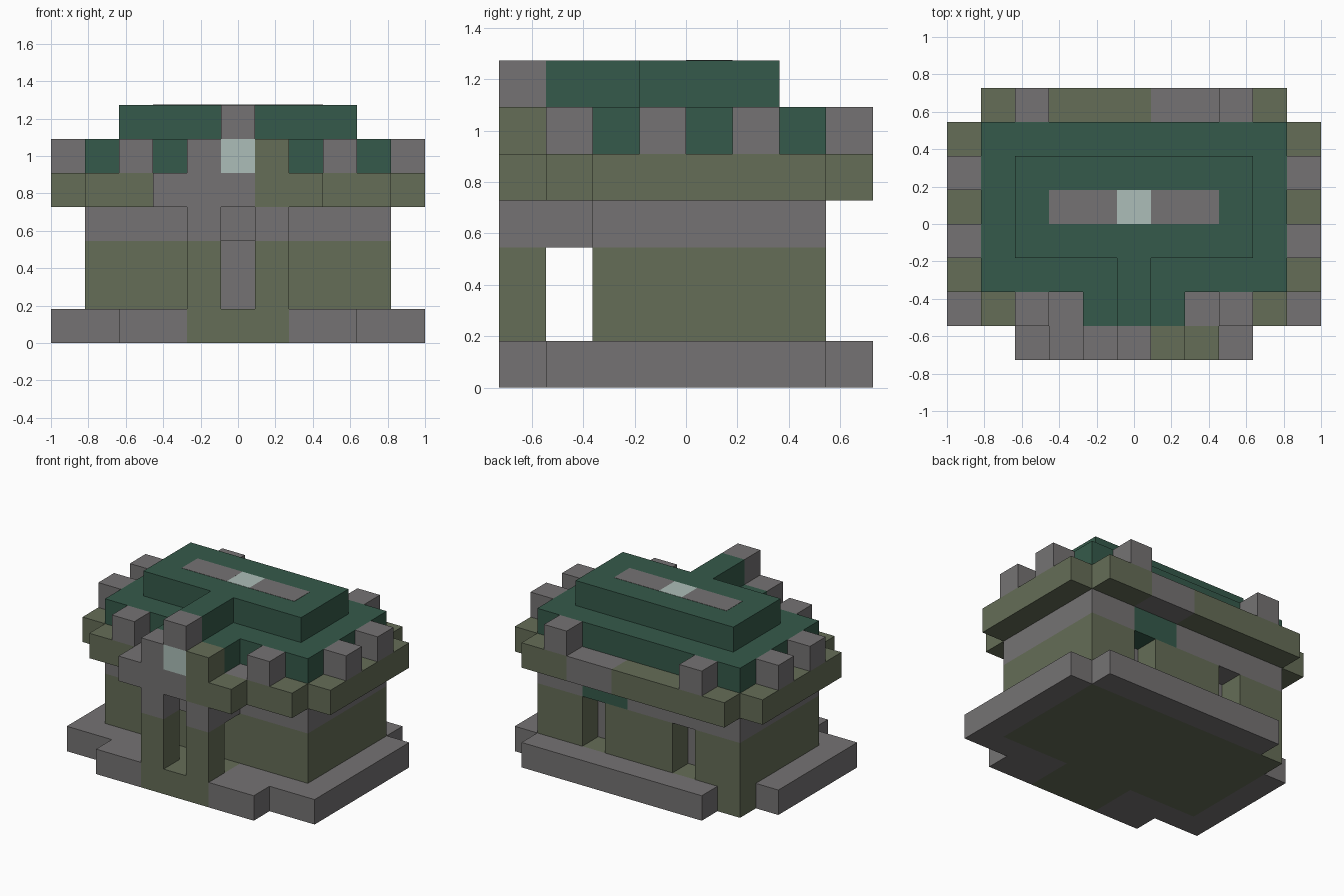
import bpy
import bmesh

cube = bpy.data.objects.get("Cube")
if cube:
    bpy.data.objects.remove(cube, do_unlink=True)

U = 2 / 11  # one block


def material(name, rgb):
    m = bpy.data.materials.new(name)
    m.use_nodes = True
    m.diffuse_color = (*rgb, 1)
    m.node_tree.nodes["Principled BSDF"].inputs["Base Color"].default_value = (*rgb, 1)
    return m


STONE = material("grey stone", (0.178, 0.171, 0.172))
MOSS = material("mossy stone", (0.130, 0.153, 0.095))
ROOF = material("dark green roof", (0.036, 0.102, 0.069))
PALE = material("pale glow stone", (0.413, 0.515, 0.479))


def blocks(name, mat, *boxes):
    """Boxes given as (x, y, z) block ranges, end exclusive."""
    bm = bmesh.new()
    for ranges in boxes:
        low = [r[0] for r in ranges]
        high = [r[1] for r in ranges]
        for v in bmesh.ops.create_cube(bm, size=1)["verts"]:
            p = [high[a] if v.co[a] > 0 else low[a] for a in range(3)]
            v.co = ((p[0] - 5.5) * U, (p[1] - 4) * U, p[2] * U)
    mesh = bpy.data.meshes.new(name)
    bm.to_mesh(mesh)
    bm.free()
    mesh.materials.append(mat)
    obj = bpy.data.objects.new(name, mesh)
    bpy.context.collection.objects.link(obj)
    return obj


def one(n):
    return (n, n + 1)


# Base: mossy floor and stone rim
Z = one(0)
blocks("floor", MOSS, ((1, 10), (2, 7), Z), ((4, 7), (0, 2), Z))
blocks("base_rim", STONE,
       ((0, 1), (1, 6), Z), ((10, 11), (1, 7), Z), ((2, 10), (7, 8), Z),
       ((1, 4), (1, 2), Z), ((7, 10), (1, 2), Z),
       ((2, 4), (0, 1), Z), ((7, 9), (0, 1), Z))

# Lower walls with a doorway in front and two window slots at the back
Z = (1, 3)
blocks("front_wall", MOSS, ((1, 5), one(2), Z), ((6, 10), one(2), Z))
blocks("side_walls", MOSS, (one(1), (3, 6), Z), (one(9), (3, 6), Z))
blocks("back_wall", MOSS, *[(r, one(6), Z) for r in ((1, 3), (4, 7), (8, 10))])
blocks("inner_core", STONE, ((2, 9), (3, 6), Z))
blocks("porch_pillars", MOSS, *[(one(x), one(0), Z) for x in (4, 6)])

# Upper wall course and porch lintels
Z = one(3)
blocks("upper_wall", STONE, ((1, 10), (2, 6), Z), ((1, 6), one(6), Z),
       ((8, 10), one(6), Z))
blocks("back_lintel", ROOF, ((6, 8), one(6), Z))
blocks("porch_lintels", STONE, (one(4), (0, 2), Z), (one(6), (0, 2), Z),
       (one(5), one(1), Z))

# Overhanging ledge
Z = one(4)
blocks("ledge", MOSS, ((0, 11), (2, 7), Z), ((1, 3), one(1), Z),
       ((8, 10), one(1), Z), ((6, 8), one(0), Z),
       ((1, 6), one(7), Z), ((8, 10), one(7), Z))
blocks("ledge_stone", STONE, ((3, 6), one(0), Z), ((3, 8), one(1), Z),
       ((6, 8), one(7), Z))

# Battlements around the roof
Z = one(5)
blocks("battlements", STONE,
       *[(one(x), one(y), Z) for x in (0, 10) for y in (3, 5)],
       *[(one(x), one(y), Z) for x in (2, 8) for y in (1, 7)])

# Front crest
blocks("crest_stone", STONE, (one(4), one(0), Z), (one(5), one(0), one(6)))
blocks("crest_glow", PALE, (one(5), one(0), Z))
blocks("crest_moss", MOSS, (one(6), one(0), Z))

# Roof tiers
blocks("lower_roof", ROOF, ((1, 10), (2, 7), Z), ((4, 7), one(1), Z))
blocks("upper_roof", ROOF, ((2, 9), (3, 6), one(6)), (one(5), (1, 3), one(6)))

# Inlaid strip on the roof top
Z = (7, 7.01)
blocks("roof_strip", STONE, ((3, 5), one(4), Z), ((6, 8), one(4), Z))
blocks("roof_light", PALE, (one(5), one(4), Z))
